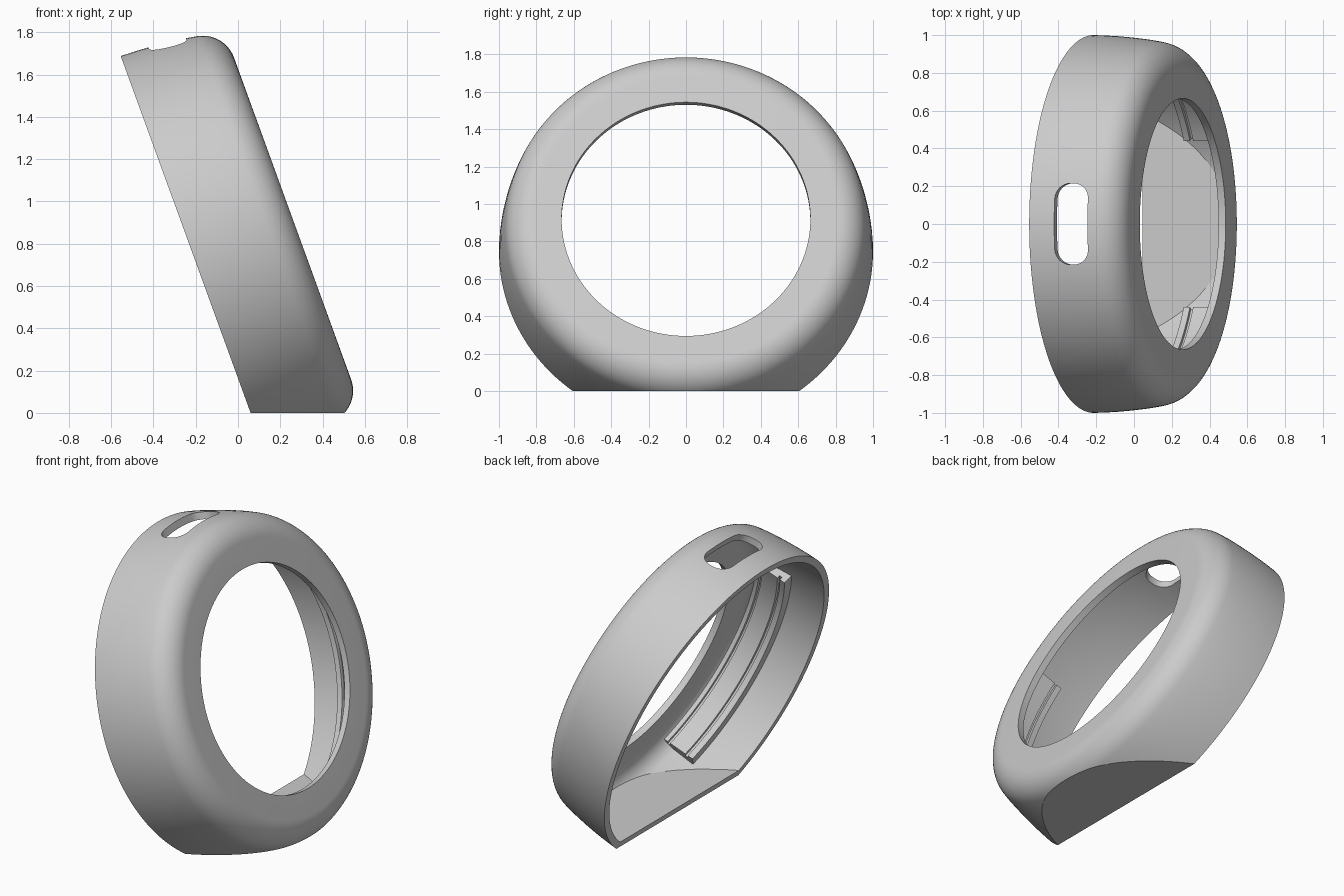
import bpy, bmesh
from math import sin, cos, pi, radians
from mathutils import Matrix

cube = bpy.data.objects.get("Cube")
if cube:
    bpy.data.objects.remove(cube, do_unlink=True)

# Ring frame: local x is the ring axis, leaning back from the base
FRAME = Matrix.Rotation(radians(-20), 4, 'Y') @ Matrix.Translation((0, 0, 0.776))
FLOOR = 0.04
FRONT = 0.557

grey = bpy.data.materials.new("light_grey")
grey.use_nodes = True
grey.diffuse_color = (0.6, 0.6, 0.6, 1)
grey.node_tree.nodes["Principled BSDF"].inputs["Base Color"].default_value = (0.6, 0.6, 0.6, 1)


def finish(name, bm):
    bmesh.ops.recalc_face_normals(bm, faces=bm.faces)
    mesh = bpy.data.meshes.new(name)
    bm.to_mesh(mesh)
    bm.free()
    mesh.materials.append(grey)
    obj = bpy.data.objects.new(name, mesh)
    bpy.context.collection.objects.link(obj)
    return obj


def select(obj):
    bpy.ops.object.select_all(action='DESELECT')
    obj.select_set(True)
    bpy.context.view_layer.objects.active = obj


def fillet(radius, start, end, steps=14):
    """Rounded front corner as (axis, radius) points."""
    angles = [radians(start + (end - start) * i / steps) for i in range(steps + 1)]
    return [(0.4 + radius * cos(t), 0.81 + radius * sin(t)) for t in angles]


def ring_point(a, r, t):
    return FRAME @ Matrix.Rotation(-t, 4, 'X') @ Matrix.Translation((a, r, 0)).to_translation()


def revolved_solid(name, profile, cut_height, segments=160):
    """Turn an open profile round the axis, cap it, and cut it off flat below."""
    bm = bmesh.new()
    rings = [[bm.verts.new(ring_point(a, r, 2 * pi * (i + 0.5) / segments))
              for i in range(segments)] for a, r in profile]
    for one, two in zip(rings, rings[1:]):
        for i in range(segments):
            j = (i + 1) % segments
            bm.faces.new((one[i], one[j], two[j], two[i]))
    bm.faces.new(rings[0])
    bm.faces.new(rings[-1])
    cut = bmesh.ops.bisect_plane(bm, geom=bm.verts[:] + bm.edges[:] + bm.faces[:], dist=1e-6,
                                 plane_co=(0, 0, cut_height), plane_no=(0, 0, 1),
                                 clear_inner=True)
    edges = [e for e in cut["geom_cut"] if isinstance(e, bmesh.types.BMEdge)]
    bmesh.ops.edgeloop_fill(bm, edges=edges)
    return finish(name, bm)


def prism(name, bottom, top):
    bm = bmesh.new()
    low = [bm.verts.new(p) for p in bottom]
    high = [bm.verts.new(p) for p in top]
    n = len(low)
    for i in range(n):
        j = (i + 1) % n
        bm.faces.new((low[i], low[j], high[j], high[i]))
    bm.faces.new(low)
    bm.faces.new(high)
    return finish(name, bm)


def subtract(body, cutter):
    select(body)
    mod = body.modifiers.new("cut", 'BOOLEAN')
    mod.operation = 'DIFFERENCE'
    mod.solver = 'EXACT'
    mod.object = cutter
    bpy.ops.object.modifier_apply(modifier=mod.name)
    bpy.data.objects.remove(cutter, do_unlink=True)


# Outer shell: gently tapered side and rounded front edge
outer = [(0.056, 1), (0.12, 0.998), (0.19, 0.994), (0.26, 0.988), (0.33, 0.980), (0.38, 0.973)]
shell = revolved_solid("ring_housing", outer + fillet(0.157, 80, 0), 0)

# Hollow inside with flat floor and the round front opening
inner = [(-0.2, 0.958), (0.1, 0.955), (0.25, 0.946), (0.34, 0.936)]
inner += fillet(0.117, 84, 0) + [(FRONT - 0.04, 0.665), (0.8, 0.665)]
subtract(shell, revolved_solid("hollow_cutter", inner, FLOOR))

# Rounded slot through the top
slot = []
for k, (sx, sy) in enumerate([(1, 1), (-1, 1), (-1, -1), (1, -1)]):
    for i in range(9):
        t = (k + i / 8) * pi / 2
        slot.append((0.284 + sx * 0.01 + 0.08 * cos(t), sy * 0.135 + 0.08 * sin(t)))
subtract(shell, prism("slot_cutter", [FRAME @ Matrix.Translation((x, y, 0.7)).to_translation() for x, y in slot],
                      [FRAME @ Matrix.Translation((x, y, 1.2)).to_translation() for x, y in slot]))

# Inner side rails with two thin grooves each
rail = [(0.285, 0.965), (0.285, 0.88)]
for g in (0.32, 0.45):
    rail += [(g, 0.88), (g, 0.9), (g + 0.018, 0.9), (g + 0.018, 0.88)]
rail += [(0.525, 0.88), (0.47, 0.92), (0.4, 0.945)]


def side_rail(name, side, steps=40):
    bm = bmesh.new()
    rows = []
    for s in range(steps + 1):
        t = radians(-60 + 85.5 * s / steps)
        points = [ring_point(a, r, -t) for a, r in rail]
        rows.append([bm.verts.new((p.x, side * p.y, p.z)) for p in points])
    n = len(rail)
    for one, two in zip(rows, rows[1:]):
        for i in range(n):
            j = (i + 1) % n
            bm.faces.new((one[i], one[j], two[j], two[i]))
    bm.faces.new(rows[0])
    bm.faces.new(rows[-1])
    return finish(name, bm)


parts = [shell, side_rail("back_side_rail", 1), side_rail("front_side_rail", -1)]
for part in parts:
    select(part)
    bpy.ops.object.shade_smooth_by_angle(angle=radians(25))
